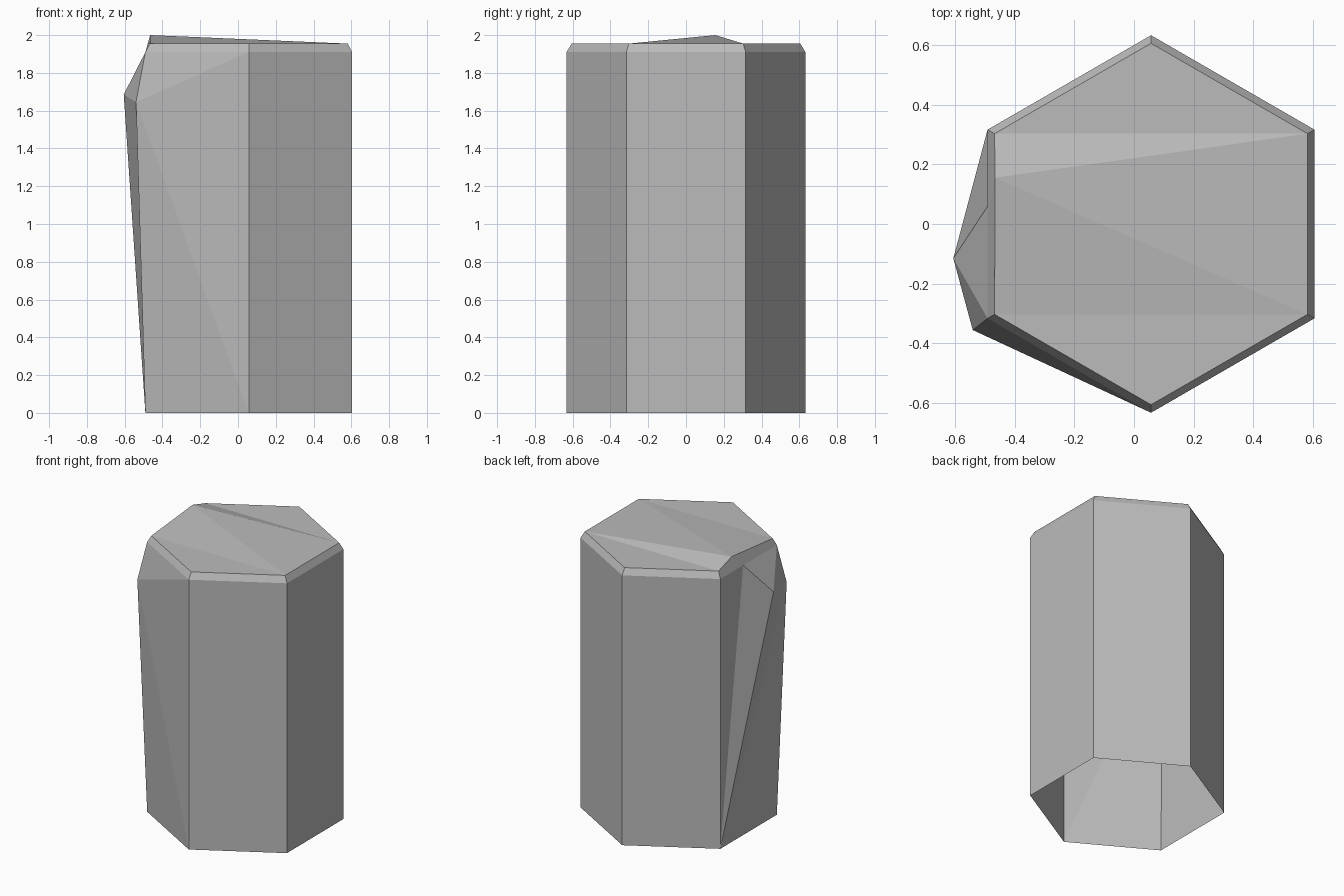
import bpy, bmesh
from math import cos, sin, radians

old = bpy.data.objects.get("Cube")
if old:
    bpy.data.objects.remove(old, do_unlink=True)

stone = bpy.data.materials.new("grey_stone")
stone.use_nodes = True
grey = (0.5, 0.5, 0.5, 1)
stone.diffuse_color = grey
stone.node_tree.nodes["Principled BSDF"].inputs["Base Color"].default_value = grey

bm = bmesh.new()
CENTRE_X = 0.057


def ring(radius, z):
    """Six corners, counter-clockwise from the front one."""
    angles = [radians(60 * k - 90) for k in range(6)]
    return [bm.verts.new((CENTRE_X + radius * cos(a), radius * sin(a), z)) for a in angles]


def face(*verts):
    return bm.faces.new(verts)


# Column rings: open foot, shoulder below the bevel, and rim of the top
foot = ring(0.632, 0)
shoulder = ring(0.632, 1.91)
rim = ring(0.605, 1.955)

# Irregular points of the rock bulge
peak = bm.verts.new((-0.465, 0.155, 2.0))
notch = bm.verts.new((-0.49, 0.06, 1.91))
bulge_side = bm.verts.new((-0.605, -0.115, 1.685))
bulge_front = bm.verts.new((-0.54, -0.355, 1.645))

# Regular walls and bevels
for k in range(6):
    n = (k + 1) % 6
    if k < 4:
        face(foot[k], foot[n], shoulder[n], shoulder[k])
    if k != 4:
        face(shoulder[k], shoulder[n], rim[n], rim[k])

# Bulged side wall
face(foot[4], notch, shoulder[4])
face(foot[4], bulge_side, notch)
face(foot[4], bulge_front, bulge_side)
face(foot[4], foot[5], bulge_front)

# Bulged front wall
face(foot[5], foot[0], bulge_front)
face(foot[0], shoulder[0], bulge_front)

# Sloping top of the bulge
face(bulge_front, shoulder[0], shoulder[5])
face(bulge_side, bulge_front, shoulder[5])
face(notch, bulge_side, shoulder[5])

# Bevel below the peak
face(shoulder[4], notch, peak, rim[4])
face(notch, shoulder[5], rim[5], peak)

# Faceted top
face(rim[2], rim[3], rim[4])
face(rim[2], rim[4], peak)
face(rim[1], rim[2], peak)
face(rim[1], peak, rim[5])
face(rim[0], rim[1], rim[5])

mesh = bpy.data.meshes.new("stone_column")
bm.to_mesh(mesh)
bm.free()
mesh.materials.append(stone)
column = bpy.data.objects.new("stone_column", mesh)
bpy.context.collection.objects.link(column)
